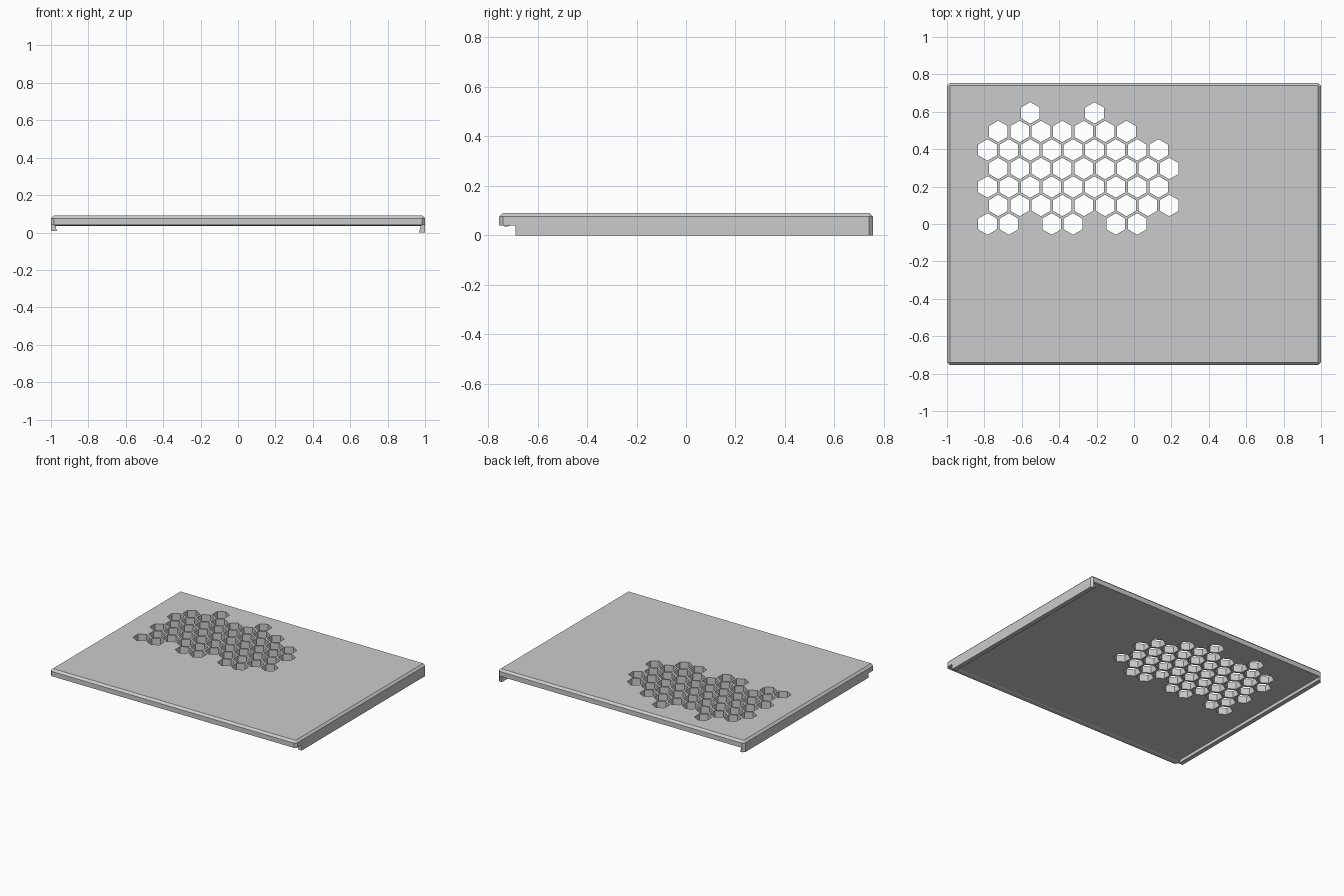
import bpy, bmesh, math

if "Cube" in bpy.data.objects:
    bpy.data.objects.remove(bpy.data.objects["Cube"], do_unlink=True)

grey = bpy.data.materials.new("light_grey")
grey.use_nodes = True
colour = (0.6, 0.6, 0.6, 1)
grey.diffuse_color = colour
grey.node_tree.nodes["Principled BSDF"].inputs["Base Color"].default_value = colour

HX, HY, CH = 1.0, 0.755, 0.015      # half width, half depth, chamfer
TOP, UNDER = 0.09, 0.04             # panel top and underside


def loft(bm, rings):
    """Closed solid through a stack of equal-length point rings."""
    rows = [[bm.verts.new(p) for p in ring] for ring in rings]
    n = len(rows[0])
    for a, b in zip(rows, rows[1:]):
        for i in range(n):
            j = (i + 1) % n
            bm.faces.new((a[i], a[j], b[j], b[i]))
    bm.faces.new(rows[0][::-1])
    bm.faces.new(rows[-1])


def finish(name, bm):
    bmesh.ops.recalc_face_normals(bm, faces=bm.faces)
    mesh = bpy.data.meshes.new(name)
    bm.to_mesh(mesh)
    bm.free()
    mesh.materials.append(grey)
    obj = bpy.data.objects.new(name, mesh)
    bpy.context.collection.objects.link(obj)
    return obj


def octagon(hx, hy, c, z):
    """Rectangle with clipped corners."""
    pts = []
    for sx, sy in ((1, 1), (-1, 1), (-1, -1), (1, -1)):
        pair = [(sx * hx, sy * (hy - c), z), (sx * (hx - c), sy * hy, z)]
        pts += pair if sx == sy else pair[::-1]
    return pts


# Panel with chamfered rim
bm = bmesh.new()
loft(bm, [octagon(HX, HY, CH, UNDER),
          octagon(HX, HY, CH, TOP - CH),
          octagon(HX - CH, HY - CH, 0.002, TOP)])
panel = finish("panel", bm)

# Honeycomb vents: row -> occupied columns
ROWS = [(0, 1, 3, 4, 6, 7), range(9), range(9), range(9), range(9), range(7), (2, 5)]
PITCH, RADIUS = 0.1143, 0.0575
bm = bmesh.new()
for r, columns in enumerate(ROWS):
    for c in columns:
        x = -0.783 + PITCH * (c + 0.5 * (r % 2))
        y = PITCH * math.sqrt(0.75) * r
        ring = [(x + RADIUS * math.sin(k * math.pi / 3),
                 y + RADIUS * math.cos(k * math.pi / 3)) for k in range(6)]
        loft(bm, [[(px, py, z) for px, py in ring] for z in (-0.1, 0.2)])
cutter = finish("vent_cutter", bm)
cutter.hide_render = True
cut = panel.modifiers.new("vents", "BOOLEAN")
cut.operation = "DIFFERENCE"
cut.solver = "EXACT"
cut.object = cutter
bpy.context.view_layer.objects.active = panel
bpy.ops.object.modifier_apply(modifier=cut.name)
bpy.data.objects.remove(cutter, do_unlink=True)

# Side skirts: tapered rails with a clipped rear corner
for name, s, base in (("left_skirt", 1, 0.0), ("right_skirt", -1, 0.008)):
    bm = bmesh.new()
    rings = []
    for z, inner in ((base, 0.968), (UNDER, 0.978)):
        rings.append([(s * x, y, z) for x, y in (
            (HX, -0.69), (HX, HY - CH), (HX - CH, HY), (inner, HY), (inner, -0.69))])
    loft(bm, rings)
    finish(name, bm)

# Small ridge under the front edge
bm = bmesh.new()
profile = [(-0.74, UNDER), (-0.735, 0.036), (-0.72, 0.036), (-0.71, UNDER)]
loft(bm, [[(x, y, z) for y, z in profile] for x in (-0.98, 0.98)])
finish("front_ridge", bm)
